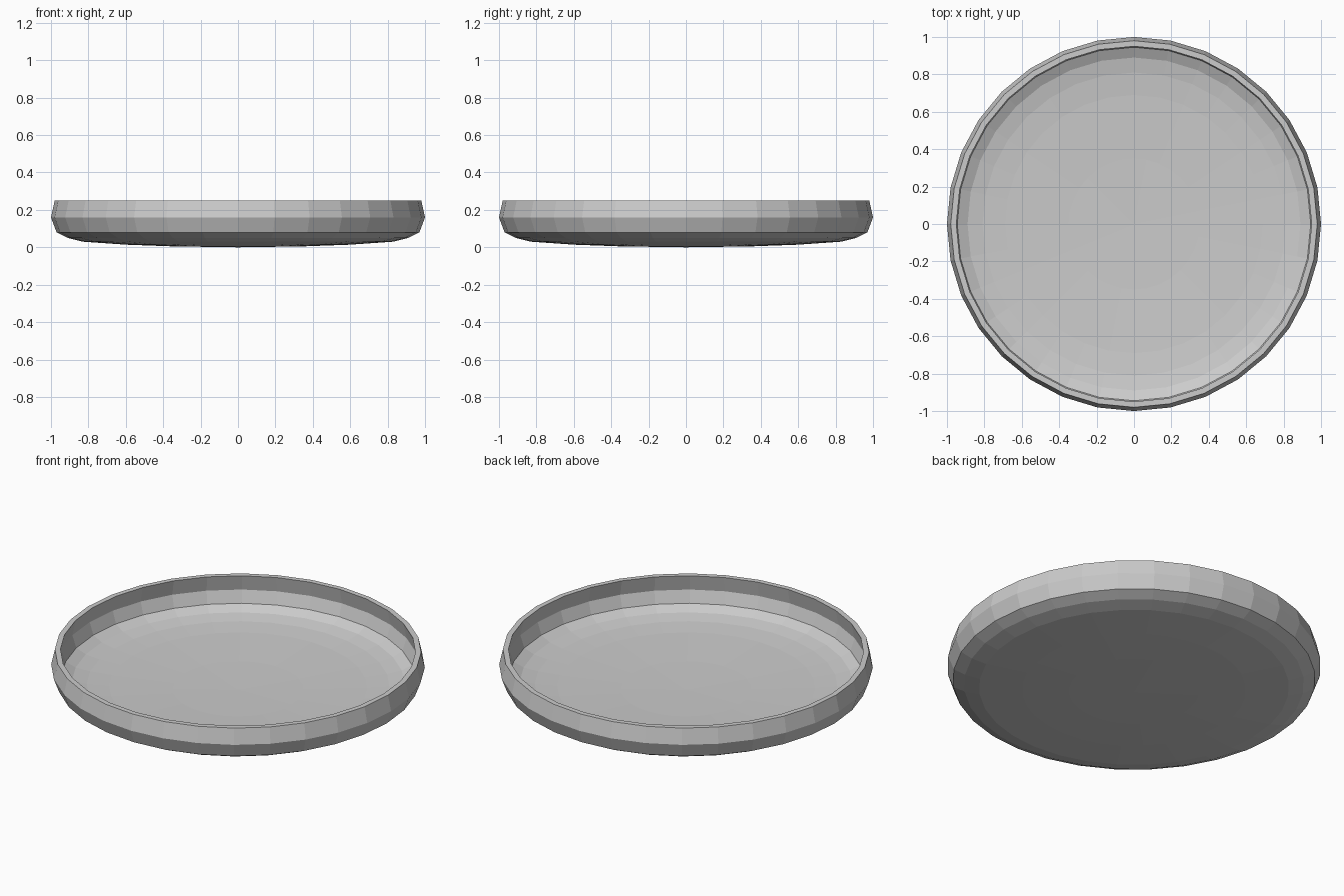
import bpy, bmesh, math

if "Cube" in bpy.data.objects:
    bpy.data.objects.remove(bpy.data.objects["Cube"])

SEGMENTS = 32


def lathe(name, profile, segments):
    """Revolve an (r, z) profile about z; it starts and ends on the axis."""
    bm = bmesh.new()
    verts = [bm.verts.new((r, 0, z)) for r, z in profile]
    edges = [bm.edges.new(pair) for pair in zip(verts, verts[1:])]
    bmesh.ops.spin(bm, geom=verts + edges, cent=(0, 0, 0), axis=(0, 0, 1),
                   angle=math.tau, steps=segments, use_duplicate=False)
    bmesh.ops.remove_doubles(bm, verts=bm.verts, dist=1e-4)
    bmesh.ops.recalc_face_normals(bm, faces=bm.faces)
    mesh = bpy.data.meshes.new(name)
    bm.to_mesh(mesh)
    bm.free()
    obj = bpy.data.objects.new(name, mesh)
    bpy.context.collection.objects.link(obj)
    return obj


# Underside: shallow dome, rounded shoulder, wall leaning in at the top
outside = [(0, 0), (0.35, 0.005), (0.60, 0.014), (0.83, 0.03),
           (0.91, 0.05), (0.97, 0.08), (1.0, 0.16), (0.98, 0.25)]
# Flat rim, undercut inner wall and gently dished floor
inside = [(0.95, 0.25), (0.969, 0.16), (0.945, 0.09), (0.89, 0.062),
          (0.81, 0.047), (0.69, 0.037), (0.35, 0.025), (0, 0.02)]

lathe("round_tray", outside + inside, SEGMENTS)
